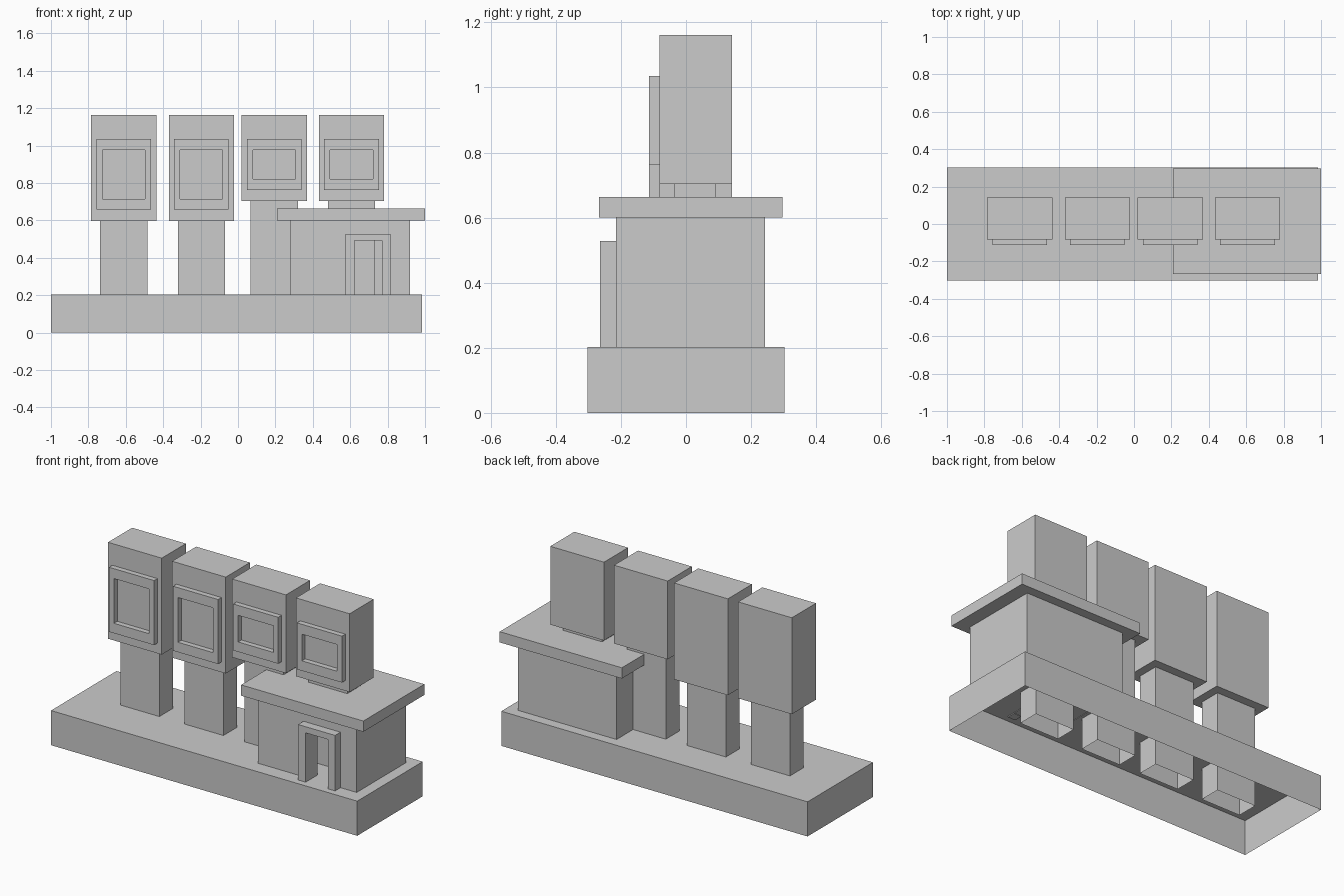
import bpy
import bmesh

old = bpy.data.objects.get("Cube")
if old:
    bpy.data.objects.remove(old, do_unlink=True)

GREY = (0.6, 0.6, 0.6, 1.0)
grey = bpy.data.materials.new("plain grey")
grey.use_nodes = True
grey.diffuse_color = GREY
grey.node_tree.nodes["Principled BSDF"].inputs["Base Color"].default_value = GREY


def finish(name, bm, recalc=True):
    if recalc:
        bmesh.ops.recalc_face_normals(bm, faces=bm.faces)
    mesh = bpy.data.meshes.new(name)
    bm.to_mesh(mesh)
    bm.free()
    mesh.materials.append(grey)
    obj = bpy.data.objects.new(name, mesh)
    bpy.context.collection.objects.link(obj)
    return obj


def box(name, xs, ys, zs, open_bottom=False):
    """Box from its ranges, optionally without its underside."""
    bm = bmesh.new()
    bmesh.ops.create_cube(bm, size=1)
    for v in bm.verts:
        v.co = [r[0] if c < 0 else r[1] for c, r in zip(v.co, (xs, ys, zs))]
    if open_bottom:
        under = [f for f in bm.faces if f.normal.z < -0.9]
        bmesh.ops.delete(bm, geom=under, context="FACES")
    return finish(name, bm, not open_bottom)


def prism(name, points, start, end, upright=True):
    """Outline extruded along y (upright) or along z (flat plan)."""
    bm = bmesh.new()
    place = (lambda a, b, d: (a, d, b)) if upright else (lambda a, b, d: (a, b, d))
    face = bm.faces.new([bm.verts.new(place(a, b, start)) for a, b in points])
    moved = bmesh.ops.extrude_face_region(bm, geom=[face])["geom"]
    shift = place(0, 0, end - start)
    bmesh.ops.translate(bm, vec=shift,
                        verts=[g for g in moved if isinstance(g, bmesh.types.BMVert)])
    return finish(name, bm)


def arch(outer, inner, low, high, inner_high):
    """U-shaped outline, open along its low side."""
    (a, b), (c, d) = outer, inner
    return [(a, low), (a, high), (b, high), (b, low),
            (d, low), (d, inner_high), (c, inner_high), (c, low)]


def ring(name, outer_x, outer_z, inner_x, inner_z, front, back):
    """Rectangular frame with an open middle."""
    bm = bmesh.new()

    def loop(xs, zs, y):
        corners = [(0, 0), (1, 0), (1, 1), (0, 1)]
        return [bm.verts.new((xs[i], y, zs[j])) for i, j in corners]

    loops = [loop(outer_x, outer_z, front), loop(inner_x, inner_z, front),
             loop(inner_x, inner_z, back), loop(outer_x, outer_z, back)]
    for k in range(4):
        p, q = loops[k], loops[(k + 1) % 4]
        for i in range(4):
            j = (i + 1) % 4
            bm.faces.new((p[i], p[j], q[j], q[i]))
    return finish(name, bm)


# Hollow plinth
box("plinth", (-1, 0.985), (-0.303, 0.303), (0, 0.203), open_bottom=True)

# Four posts with box heads and framed screens: left edge, head bottom
heads = [(-0.785, 0.597), (-0.37, 0.597), (0.02, 0.703), (0.433, 0.703)]
for n, (x, bottom) in enumerate(heads, 1):
    box(f"post_{n}", (x + 0.048, x + 0.3), (-0.035, 0.09),
        (0.02, bottom + 0.01), open_bottom=True)
    box(f"head_{n}", (x, x + 0.348), (-0.082, 0.141), (bottom, 1.162))
    ring(f"screen_frame_{n}",
         (x + 0.028, x + 0.32), (bottom + 0.06, 1.035),
         (x + 0.06, x + 0.288), (bottom + 0.118, 0.977), -0.113, -0.082)

# Hollow booth: side and back walls, then the front wall with its doorway
SIDES, DOOR = (0.28, 0.92), (0.624, 0.77)
prism("booth_walls", arch(SIDES, (0.34, 0.86), -0.155, 0.243, 0.183),
      0.2, 0.6, upright=False)
prism("booth_front", arch(SIDES, DOOR, 0.2, 0.6, 0.492), -0.215, -0.155)
prism("door_surround", arch((0.575, 0.815), DOOR, 0.198, 0.528, 0.492),
      -0.265, -0.215)

# Overhanging booth roof
box("booth_roof", (0.208, 1), (-0.268, 0.297), (0.6, 0.663))
